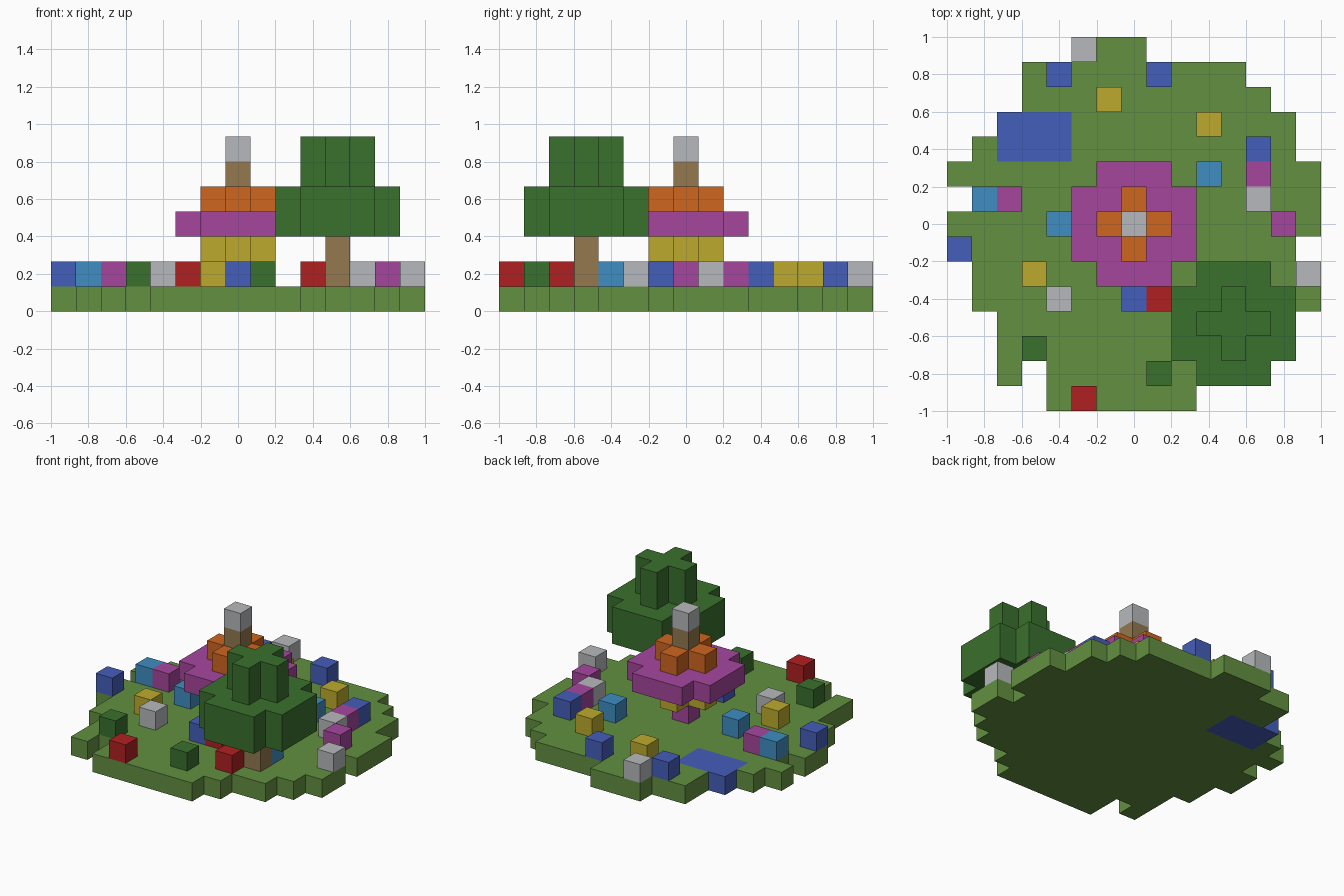
import bpy
import bmesh
from mathutils import Vector

if "Cube" in bpy.data.objects:
    bpy.data.objects.remove(bpy.data.objects["Cube"], do_unlink=True)

S = 2 / 15  # edge length of one block
MID = 7     # middle column and row of the block grid


def material(name, rgb):
    linear = [(c / 255 / 12.92) if c < 11 else ((c / 255 + 0.055) / 1.055) ** 2.4 for c in rgb]
    mat = bpy.data.materials.new(name)
    mat.use_nodes = True
    mat.diffuse_color = (*linear, 1)
    mat.node_tree.nodes["Principled BSDF"].inputs["Base Color"].default_value = (*linear, 1)
    return mat


MATS = {
    "grass": material("grass_green", (98, 144, 64)),
    "leaf": material("leaf_green", (58, 112, 45)),
    "blue": material("water_blue", (69, 94, 186)),
    "cyan": material("sky_blue", (62, 141, 194)),
    "pink": material("magenta_pink", (166, 70, 158)),
    "grey": material("light_grey", (183, 185, 188)),
    "red": material("deep_red", (176, 32, 34)),
    "yellow": material("mustard_yellow", (189, 170, 46)),
    "orange": material("burnt_orange", (206, 102, 32)),
    "wood": material("wood_brown", (147, 121, 79)),
}

AXES = [Vector(a) for a in ((1, 0, 0), (0, 1, 0), (0, 0, 1))]


def blocks(name, cells, colours, is_second=lambda cell: False):
    """Outer skin of a set of (column, row, layer) blocks."""
    cells = set(cells)
    bm = bmesh.new()
    for cell in cells:
        centre = Vector((cell[0] - MID, cell[1] - MID, cell[2] + 0.5)) * S
        for k, axis in enumerate(AXES):
            for sign in (1, -1):
                normal = axis * sign
                if tuple(int(c + n) for c, n in zip(cell, normal)) in cells:
                    continue
                u = AXES[(k + 1) % 3]
                v = normal.cross(u)
                corners = [centre + (normal + a) * S / 2 for a in (u + v, v - u, -u - v, u - v)]
                face = bm.faces.new([bm.verts.new(p) for p in corners])
                face.material_index = int(is_second(cell))
    bmesh.ops.remove_doubles(bm, verts=bm.verts[:], dist=S / 100)
    mesh = bpy.data.meshes.new(name)
    bm.to_mesh(mesh)
    bm.free()
    for colour in colours:
        mesh.materials.append(MATS[colour])
    obj = bpy.data.objects.new(name, mesh)
    bpy.context.collection.objects.link(obj)
    return obj


def disc(col, row, radius, reach, layers):
    """Square of blocks with clipped corners; reach limits the diagonal."""
    span = range(-radius, radius + 1)
    return [(col + i, row + j, k) for i in span for j in span for k in layers
            if abs(i) + abs(j) <= reach]


# Island: first and last column of each row, front to back
spans = [(4, 9), (4, 10), (2, 12), (2, 13), (1, 14), (1, 14), (0, 13), (0, 14),
         (1, 14), (0, 14), (1, 13), (2, 13), (3, 12), (3, 11), (5, 7)]
ground = [(c, r, 0) for r, (a, b) in enumerate(spans) for c in range(a, b + 1)]
ground.append((2, 1, 0))
blocks("island_with_pond", ground, ["grass", "blue"],
       lambda cell: cell[0] in (2, 3, 4) and cell[1] in (10, 11))

# Central tower, bottom to top
blocks("tower_foot", [(MID, MID, 1)], ["pink"])
blocks("tower_stem", disc(MID, MID, 1, 1, [2]), ["yellow"])
blocks("tower_cap", disc(MID, MID, 2, 3, [3]), ["pink"])
blocks("tower_crown", disc(MID, MID, 1, 1, [4]), ["orange"])
blocks("tower_post", [(MID, MID, 5)], ["wood"])
blocks("tower_tip", [(MID, MID, 6)], ["grey"])

# Tree
blocks("tree_trunk", [(11, 3, 1), (11, 3, 2)], ["wood"])
blocks("tree_leaves", disc(11, 3, 2, 3, [3, 4]) + disc(11, 3, 1, 1, [5, 6]), ["leaf"])

# Loose blocks scattered on the grass: (column, row)
scatter = {
    "grey": [(5, 14), (12, 8), (4, 4), (14, 5)],
    "blue": [(4, 13), (8, 13), (12, 10), (0, 6), (7, 4)],
    "yellow": [(6, 12), (10, 11), (3, 5)],
    "pink": [(12, 9), (13, 7), (2, 8)],
    "cyan": [(10, 9), (1, 8), (4, 7), (11, 4)],
    "red": [(8, 4), (5, 0), (10, 2)],
    "leaf": [(3, 2), (8, 1)],
}
for colour, places in scatter.items():
    for n, (c, r) in enumerate(places, 1):
        blocks(f"{colour}_block_{n}", [(c, r, 1)], [colour])
